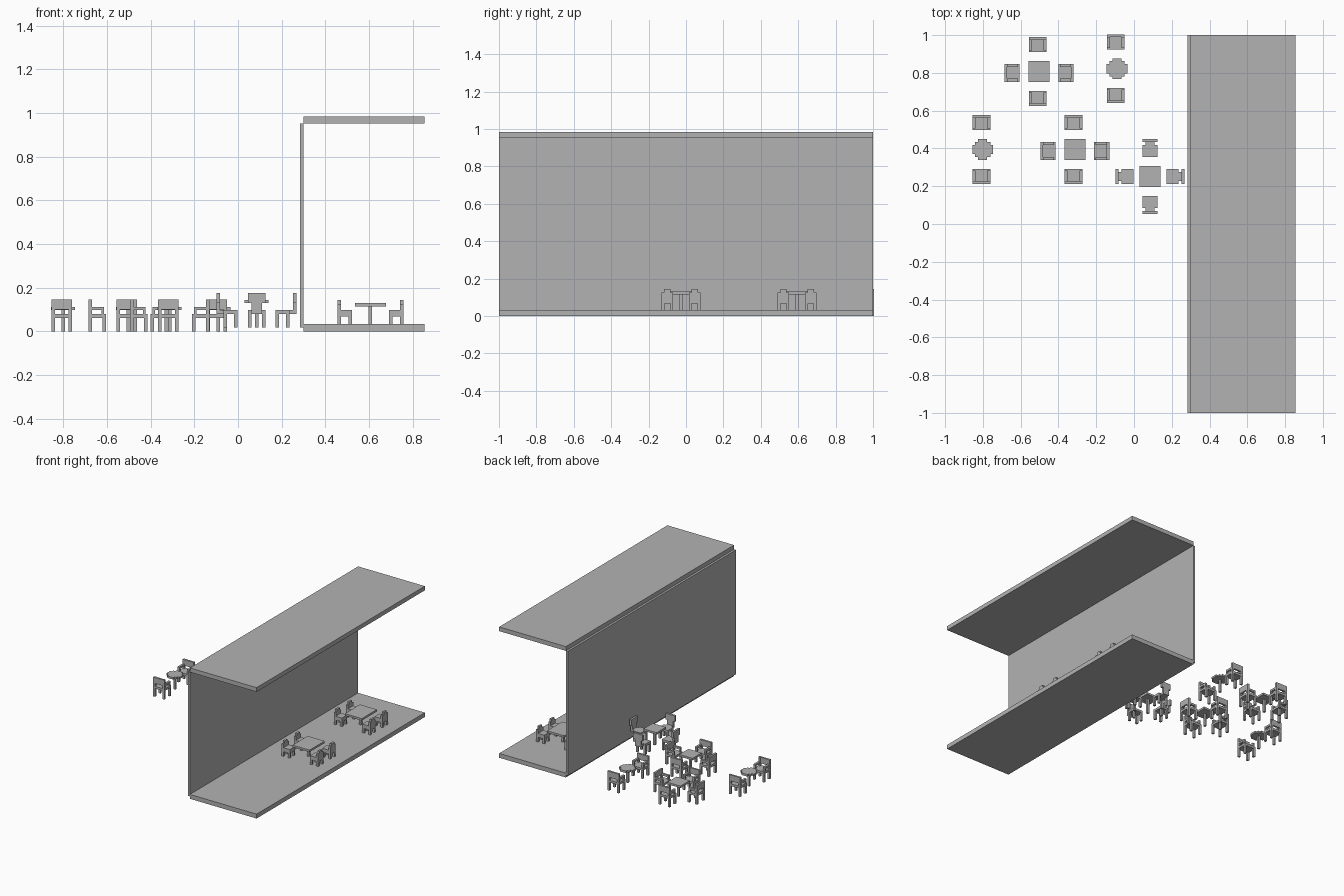
import bpy, bmesh, math
from mathutils import Matrix

grey = bpy.data.materials.new("plain grey")
grey.diffuse_color = (0.45, 0.45, 0.45, 1)


def build(name, boxes, loc=(0, 0, 0), angle=0):
    """One object from boxes given as (x0, x1, y0, y1, z0, z1)."""
    bm = bmesh.new()
    for x0, x1, y0, y1, z0, z1 in boxes:
        m = (Matrix.Translation(((x0 + x1) / 2, (y0 + y1) / 2, (z0 + z1) / 2))
             @ Matrix.Diagonal((x1 - x0, y1 - y0, z1 - z0, 1)))
        bmesh.ops.create_cube(bm, size=1, matrix=m)
    me = bpy.data.meshes.new(name)
    bm.to_mesh(me)
    bm.free()
    me.materials.append(grey)
    ob = bpy.data.objects.new(name, me)
    ob.location = loc
    ob.rotation_euler.z = math.radians(angle)
    bpy.context.collection.objects.link(ob)


def mirror_x(boxes):
    return boxes + [(-b[1], -b[0]) + b[2:] for b in boxes]


# Chairs face -y, with the back at +y
armchair = mirror_x([
    (0.031, 0.047, 0.024, 0.04, 0, 0.145),        # back post
    (0.031, 0.047, -0.04, -0.024, 0, 0.07),       # front leg
    (0.031, 0.047, -0.032, 0.03, 0.097, 0.112),   # arm
    (0.031, 0.047, -0.032, -0.02, 0.07, 0.1),     # arm support
]) + [(-0.047, 0.047, -0.04, 0.04, 0.062, 0.079),  # seat
      (-0.04, 0.04, 0.026, 0.04, 0.1, 0.145)]      # back panel

tall_chair = mirror_x([
    (0.024, 0.04, -0.048, -0.032, 0, 0.07),       # front leg
    (0.024, 0.04, 0.0, 0.016, 0, 0.07),           # back leg
]) + [(-0.04, 0.04, -0.048, 0.016, 0.062, 0.079),  # seat
      (-0.024, 0.024, 0.01, 0.048, 0.062, 0.079),  # link
      (-0.024, 0.024, 0.032, 0.048, 0.062, 0.115),  # back post
      (-0.04, 0.04, 0.032, 0.048, 0.112, 0.157)]   # headrest

indoor_chair = mirror_x([
    (0.016, 0.031, 0.018, 0.034, 0, 0.05),        # back leg
    (0.016, 0.031, -0.034, -0.018, 0, 0.05),      # front leg
]) + [(-0.031, 0.031, -0.034, 0.034, 0.035, 0.065),  # seat
      (-0.031, 0.031, 0.018, 0.034, 0.05, 0.092),    # back
      (-0.017, 0.017, 0.018, 0.034, 0.09, 0.111)]    # back crest


def table(hx, hy, h):
    return [(-hx, hx, -hy, hy, h - 0.015, h), (-0.008, 0.008, -0.008, 0.008, 0, h - 0.01)]


def stepped_table(h):
    # Rounded top made of crossing slabs
    return table(0.055, 0.024, h) + table(0.024, 0.055, h)[:1] + table(0.04, 0.04, h)[:1]


# Building shell
build("floor", [(0.3, 0.855, -1, 1, 0, 0.033)])
build("roof", [(0.3, 0.855, -1, 1, 0.953, 0.985)])
build("wall", [(0.284, 0.3, -1, 1, 0.018, 0.953)])

# Indoor sets: a table with two chairs on each long side
for cy in (-0.027, 0.594):
    build("indoor_table", table(0.071, 0.09, 0.097), (0.607, cy, 0.033))
    for dy in (-0.073, 0.073):
        build("indoor_chair", indoor_chair, (0.489, cy + dy, 0.033), 90)
        build("indoor_chair", indoor_chair, (0.725, cy + dy, 0.033), -90)

# Outdoor square tables with four armchairs
R, S = 0.1425, -0.007
for cx, cy in ((-0.503, 0.807), (-0.313, 0.394)):
    build("square_table", table(0.055, 0.055, 0.112), (cx, cy, 0))
    for dx, dy, a in ((S, R, 0), (S, -R, 180), (-R, S, 90), (R, S, -90)):
        build("armchair", armchair, (cx + dx, cy + dy, 0), a)

# Outdoor rounded tables with two armchairs
for cx, cy in ((-0.09, 0.822), (-0.801, 0.394)):
    build("round_table", stepped_table(0.112), (cx, cy, 0))
    for s, a in ((R, 0), (-R, 180)):
        build("armchair", armchair, (cx + S, cy + s, 0), a)

# Raised square table with four tall-backed chairs
build("raised_table", table(0.055, 0.055, 0.126), (0.085, 0.251, 0.018))
for dx, dy, a in ((0, 0.151, 0), (0, -0.151, 180), (-0.135, 0, 90), (0.135, 0, -90)):
    build("tall_chair", tall_chair, (0.085 + dx, 0.251 + dy, 0.018), a)
